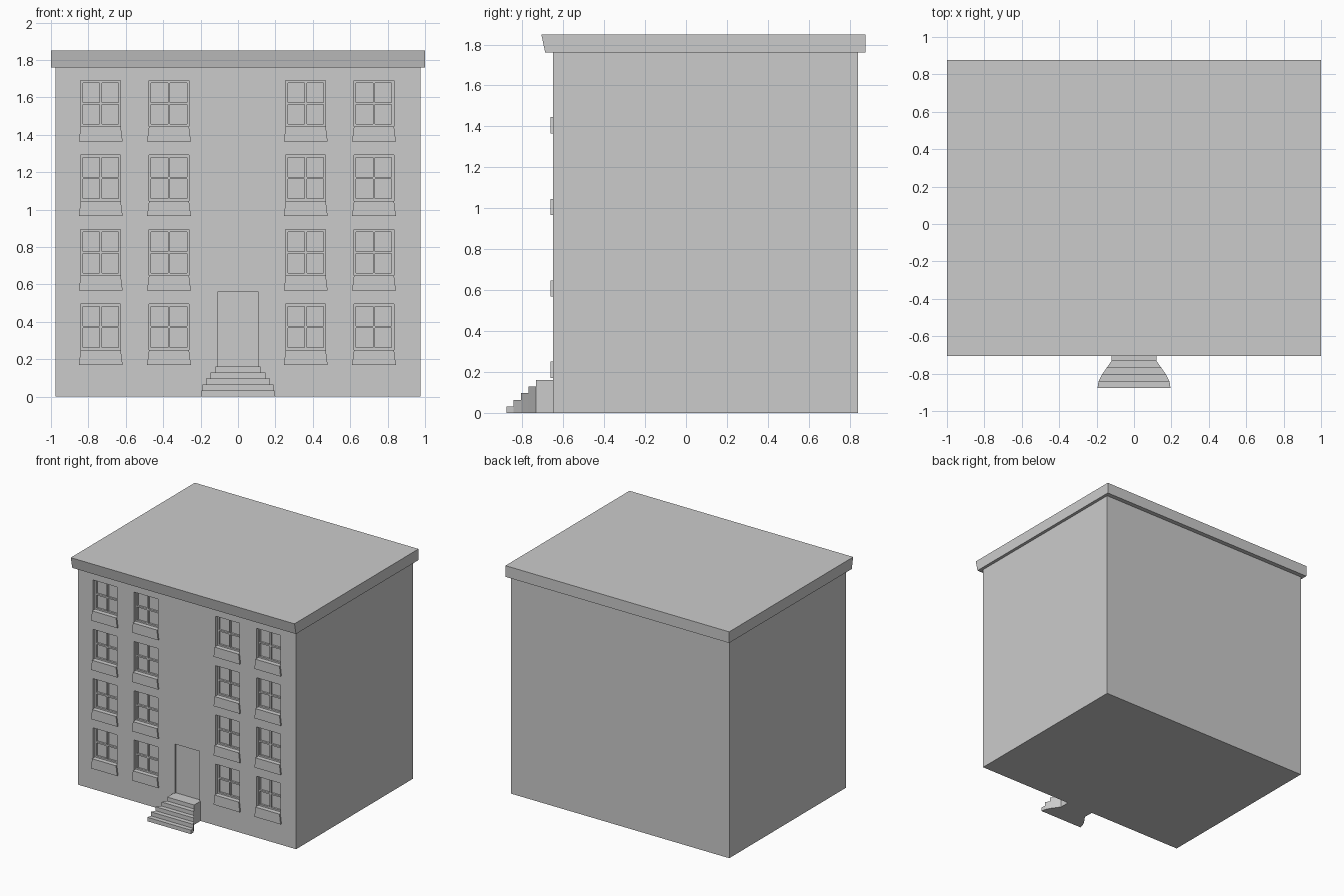
import bpy, bmesh

cube = bpy.data.objects.get("Cube")
if cube:
    bpy.data.objects.remove(cube, do_unlink=True)

stone = bpy.data.materials.new("grey stone")
stone.use_nodes = True
GREY = (0.6, 0.6, 0.6, 1)
stone.diffuse_color = GREY
stone.node_tree.nodes["Principled BSDF"].inputs["Base Color"].default_value = GREY


def finish(bm, name):
    bmesh.ops.recalc_face_normals(bm, faces=bm.faces)
    mesh = bpy.data.meshes.new(name)
    bm.to_mesh(mesh)
    bm.free()
    mesh.materials.append(stone)
    obj = bpy.data.objects.new(name, mesh)
    bpy.context.scene.collection.objects.link(obj)
    return obj


def prism(bm, points, direction):
    """Extrude a flat outline along a direction."""
    face = bm.faces.new([bm.verts.new(p) for p in points])
    moved = bmesh.ops.extrude_face_region(bm, geom=[face])["geom"]
    verts = [v for v in moved if isinstance(v, bmesh.types.BMVert)]
    bmesh.ops.translate(bm, verts=verts, vec=direction)


def box(bm, x0, x1, y0, y1, z0, z1):
    prism(bm, [(x0, y0, z0), (x1, y0, z0), (x1, y1, z0), (x0, y1, z0)], (0, 0, z1 - z0))


FRONT, BACK, SIDE = -0.65, 0.84, 0.975
WALL_TOP, ROOF_TOP = 1.76, 1.85
COLUMNS = [-0.734, -0.369, 0.362, 0.727]
ROWS = [0.25, 0.648, 1.046, 1.445]
HALF, HEIGHT, DEPTH = 0.107, 0.245, 0.04
openings = [(x, z) for x in COLUMNS for z in ROWS]

# Walls with recessed window and door openings
bm = bmesh.new()
box(bm, -SIDE, SIDE, FRONT, BACK, 0, WALL_TOP)
walls = finish(bm, "walls")
bm = bmesh.new()
for x, z in openings:
    box(bm, x - HALF, x + HALF, FRONT - 0.1, FRONT + DEPTH, z, z + HEIGHT)
box(bm, -0.11, 0.11, FRONT - 0.1, FRONT + 0.015, 0.16, 0.56)
cutter = finish(bm, "opening_cutter")
cutter.hide_render = True
cut = walls.modifiers.new("openings", "BOOLEAN")
cut.operation, cut.solver, cut.object = "DIFFERENCE", "EXACT", cutter
bpy.context.view_layer.objects.active = walls
bpy.ops.object.modifier_apply(modifier=cut.name)
bpy.data.objects.remove(cutter, do_unlink=True)

# Window frames with a central cross
bm = bmesh.new()
BAR = 0.012
y0, y1 = FRONT + DEPTH - 0.015, FRONT + DEPTH
for x, z in openings:
    for cx in (x - HALF + BAR / 2, x, x + HALF - BAR / 2):
        box(bm, cx - BAR / 2, cx + BAR / 2, y0, y1, z, z + HEIGHT)
    for cz in (z + BAR / 2, z + HEIGHT / 2, z + HEIGHT - BAR / 2):
        box(bm, x - HALF, x + HALF, y0, y1, cz - BAR / 2, cz + BAR / 2)
finish(bm, "window_frames")

# Flared sills
bm = bmesh.new()
for x, z in openings:
    outline = [(-0.117, -0.08), (0.117, -0.08), (HALF, 0), (-HALF, 0)]
    prism(bm, [(x + u, FRONT - 0.012, z + v) for u, v in outline], (0, 0.012, 0))
finish(bm, "window_sills")

# Roof slab, its front edge leaning outwards
bm = bmesh.new()
profile = [(-0.688, WALL_TOP), (0.877, WALL_TOP), (0.877, ROOF_TOP), (-0.707, ROOF_TOP)]
prism(bm, [(-1, y, z) for y, z in profile], (2, 0, 0))
finish(bm, "roof_cornice")

# Entrance steps: each tread follows the same flared plan
FLARE = [(-0.878, 0.195), (-0.842, 0.19), (-0.806, 0.172), (-0.77, 0.147), (-0.732, 0.12), (FRONT, 0.12)]
RISE = 0.032
bm = bmesh.new()
for i in range(len(FLARE) - 1):
    side = FLARE[i:]
    plan = [(w, y, i * RISE) for y, w in side] + [(-w, y, i * RISE) for y, w in reversed(side)]
    prism(bm, plan, (0, 0, RISE))
finish(bm, "entrance_steps")
